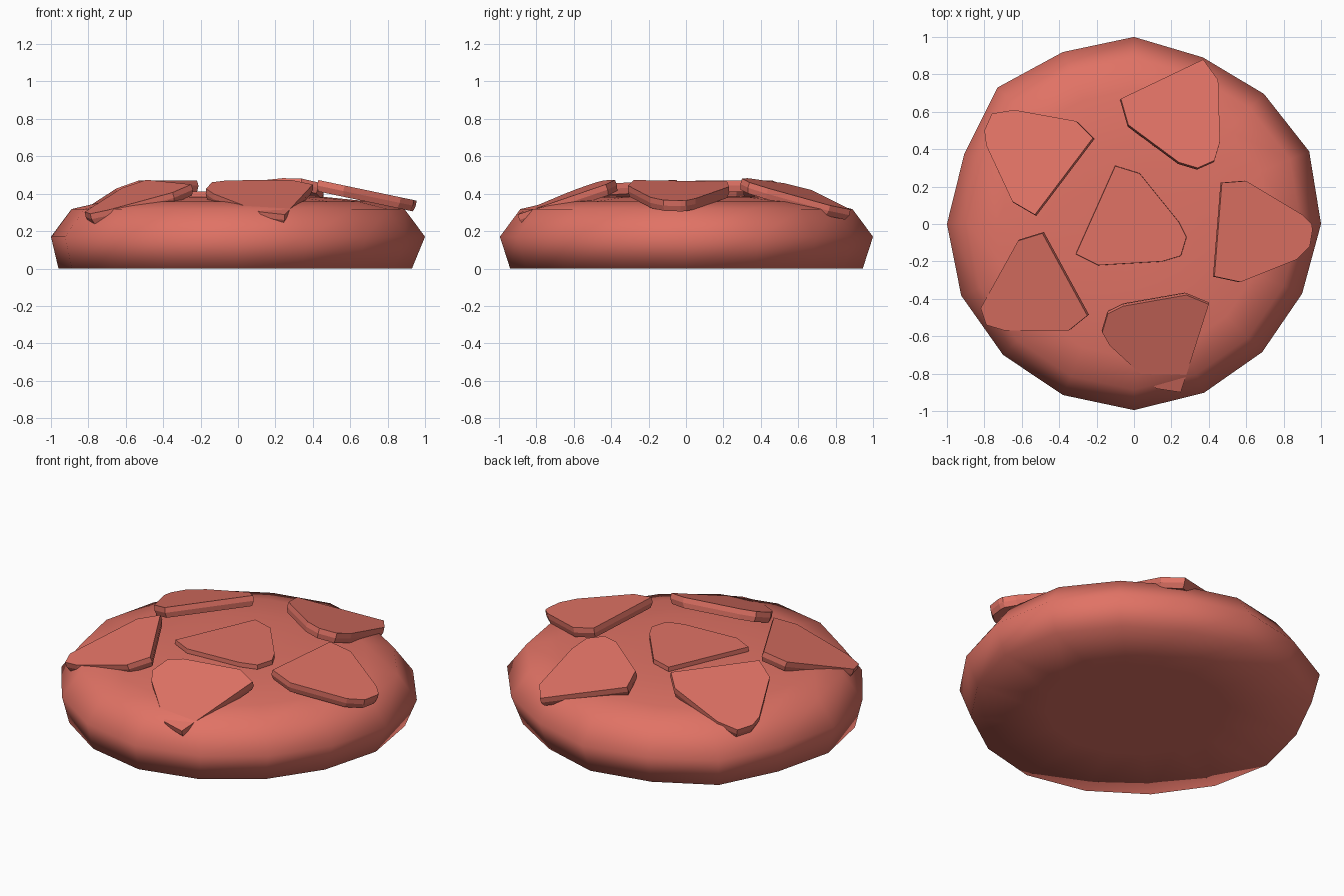
import bpy, bmesh, math
from mathutils import Vector

if "Cube" in bpy.data.objects:
    bpy.data.objects.remove(bpy.data.objects["Cube"])

mat = bpy.data.materials.new("coral red")
mat.diffuse_color = (0.75, 0.17, 0.13, 1)
mat.use_nodes = True
mat.node_tree.nodes["Principled BSDF"].inputs["Base Color"].default_value = mat.diffuse_color


def finish(bm, name, smooth):
    bmesh.ops.recalc_face_normals(bm, faces=bm.faces)
    for f in bm.faces:
        f.smooth = smooth
    me = bpy.data.meshes.new(name)
    bm.to_mesh(me)
    bm.free()
    me.materials.append(mat)
    ob = bpy.data.objects.new(name, me)
    bpy.context.collection.objects.link(ob)
    return ob


def bridge(bm, a, b):
    n = len(a)
    for i in range(n):
        bm.faces.new((a[i], a[(i + 1) % n], b[(i + 1) % n], b[i]))


# Body: slightly irregular 16-sided flattened bun
RADII = [1.0, 1.014, .983, .964, 1.0, .995, 1.032, .982,
         1.0, 1.0, .99, .99, .995, .977, .969, .973]
PROFILE = [(.5, 0, 0), (.945, 0, -.015), (1.0, .17, 0), (.89, .318, 0),
           (.72, .357, 0), (.46, .383, 0), (.2, .387, 0)]
bm = bmesh.new()
rings = []
for s, z, dx in PROFILE:
    rings.append([bm.verts.new((s * r * math.cos(i * math.pi / 8) + dx,
                                s * r * math.sin(i * math.pi / 8), z))
                  for i, r in enumerate(RADII)])
for a, b in zip(rings, rings[1:]):
    bridge(bm, a, b)
bm.faces.new(rings[0])
bm.faces.new(rings[-1])
finish(bm, "bun_body", True)


# Plates: rounded triangular slabs tilted to follow the dome
def plate(name, pts, direction, slope, z0, r0, depth=.06):
    d = Vector(direction).normalized()
    n = Vector((slope * d.x, slope * d.y, 1)).normalized()
    top = [Vector((x, y, z0 - slope * (x * d.x + y * d.y - r0))) for x, y in pts]
    c = sum(top, Vector()) / len(top)
    bm = bmesh.new()
    layers = []
    for k, scale in ((0, 1), (.5, 1.005), (1, .965)):
        layers.append([bm.verts.new(c + (p - c) * scale - n * depth * k) for p in top])
    bridge(bm, layers[0], layers[1])
    bridge(bm, layers[1], layers[2])
    bm.faces.new(layers[0])
    bm.faces.new(layers[2])
    finish(bm, name, False)


plate("centre_plate",
      [(-.10, .31), (.03, .27), (.24, .01), (.28, -.07), (.25, -.17),
       (.15, -.20), (-.19, -.22), (-.31, -.16)], (1, 0), 0, .413, 0, .05)
plate("right_plate",
      [(.47, .22), (.60, .23), (.90, .05), (.95, 0), (.955, -.03), (.94, -.12),
       (.87, -.19), (.57, -.31), (.43, -.28)], (1, 0), .21, .473, .43)
plate("front_plate",
      [(.28, -.38), (.40, -.43), (.25, -.90), (.12, -.88), (-.13, -.65),
       (-.17, -.58), (-.14, -.48), (-.06, -.44)], (.15, -.99), .365, .477, .41)
plate("front_left_plate",
      [(-.82, -.45), (-.79, -.54), (-.69, -.57), (-.35, -.57), (-.25, -.49),
       (-.49, -.05), (-.62, -.09)], (-.8, -.6), .34, .475, .42)
plate("back_left_plate",
      [(-.80, .50), (-.76, .59), (-.64, .61), (-.31, .55), (-.22, .46),
       (-.53, .05), (-.65, .12), (-.79, .42)], (-.8, .6), .31, .472, .45)
plate("back_right_plate",
      [(-.07, .67), (.37, .88), (.45, .77), (.46, .44), (.43, .34), (.34, .30),
       (.24, .33), (-.03, .53)], (.35, .93), .30, .478, .41)
